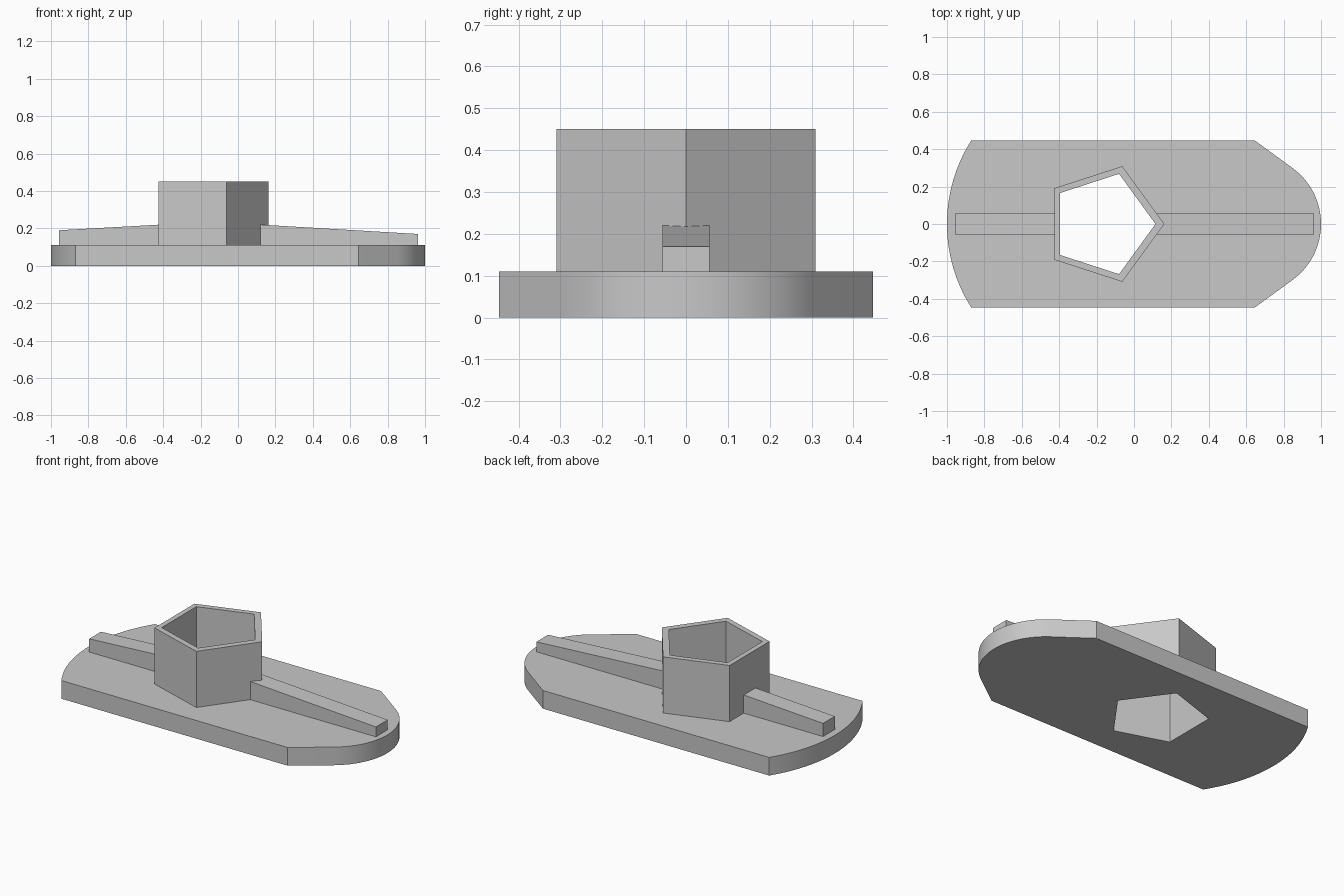
import bpy
import bmesh
from math import asin, cos, sin, radians, pi
from mathutils import Vector

cube = bpy.data.objects.get("Cube")
if cube:
    bpy.data.objects.remove(cube, do_unlink=True)

# Single plain grey
grey = bpy.data.materials.new("plain_grey")
grey.use_nodes = True
colour = (0.58, 0.58, 0.58, 1)
grey.diffuse_color = colour
grey.node_tree.nodes["Principled BSDF"].inputs["Base Color"].default_value = colour


def extrude(name, points, direction):
    """Solid made by sweeping a closed 3D outline along a direction."""
    bm = bmesh.new()
    face = bm.faces.new([bm.verts.new(p) for p in points])
    swept = bmesh.ops.extrude_face_region(bm, geom=[face])["geom"]
    verts = [v for v in swept if isinstance(v, bmesh.types.BMVert)]
    bmesh.ops.translate(bm, verts=verts, vec=Vector(direction))
    bmesh.ops.recalc_face_normals(bm, faces=bm.faces)
    mesh = bpy.data.meshes.new(name)
    bm.to_mesh(mesh)
    bm.free()
    mesh.materials.append(grey)
    obj = bpy.data.objects.new(name, mesh)
    bpy.context.collection.objects.link(obj)
    return obj


def activate(obj):
    bpy.ops.object.select_all(action="DESELECT")
    obj.select_set(True)
    bpy.context.view_layer.objects.active = obj


def arc(centre_x, radius, start, end, steps=28):
    angles = [start + (end - start) * i / steps for i in range(steps + 1)]
    return [(centre_x + radius * cos(a), radius * sin(a)) for a in angles]


def pentagon(centre_x, radius, z):
    return [(centre_x + radius * cos(2 * pi * i / 5),
             radius * sin(2 * pi * i / 5), z) for i in range(5)]


DECK, TOP, HALF = 0.11, 0.45, 0.447

# Hull plate: rounded bow, straight sides, shallow curved stern
bow = arc(0.63, 0.37, radians(-54), radians(54))
stern_radius = 0.833
spread = asin(HALF / stern_radius)
stern = arc(stern_radius - 1, stern_radius, pi - spread, pi + spread)
outline = bow + [(0.645, HALF)] + stern + [(0.645, -HALF)]
hull = extrude("hull_plate", [(x, y, 0) for x, y in outline], (0, 0, DECK))

# Five-sided tower
tower = extrude("tower", pentagon(-0.163, 0.325, DECK), (0, 0, TOP - DECK))

# Shaft that runs through tower and hull
cutter = extrude("shaft_cutter", pentagon(-0.167, 0.282, -0.1), (0, 0, 0.7))
cutter.hide_render = True
for part in (hull, tower):
    cut = part.modifiers.new("shaft", "BOOLEAN")
    cut.operation = "DIFFERENCE"
    cut.solver = "EXACT"
    cut.object = cutter
    activate(part)
    bpy.ops.object.modifier_apply(modifier=cut.name)
bpy.data.objects.remove(cutter, do_unlink=True)

activate(hull)
bpy.ops.object.shade_smooth_by_angle(angle=radians(25))


# Sloping rails fore and aft of the tower
def rail(name, outer_x, outer_z, inner_x):
    w = 0.056
    side = [(outer_x, DECK), (inner_x, DECK), (inner_x, 0.22), (outer_x, outer_z)]
    return extrude(name, [(x, -w, z) for x, z in side], (0, 2 * w, 0))


rail("bow_rail", 0.963, 0.17, 0.121)
rail("stern_rail", -0.957, 0.19, -0.42)
